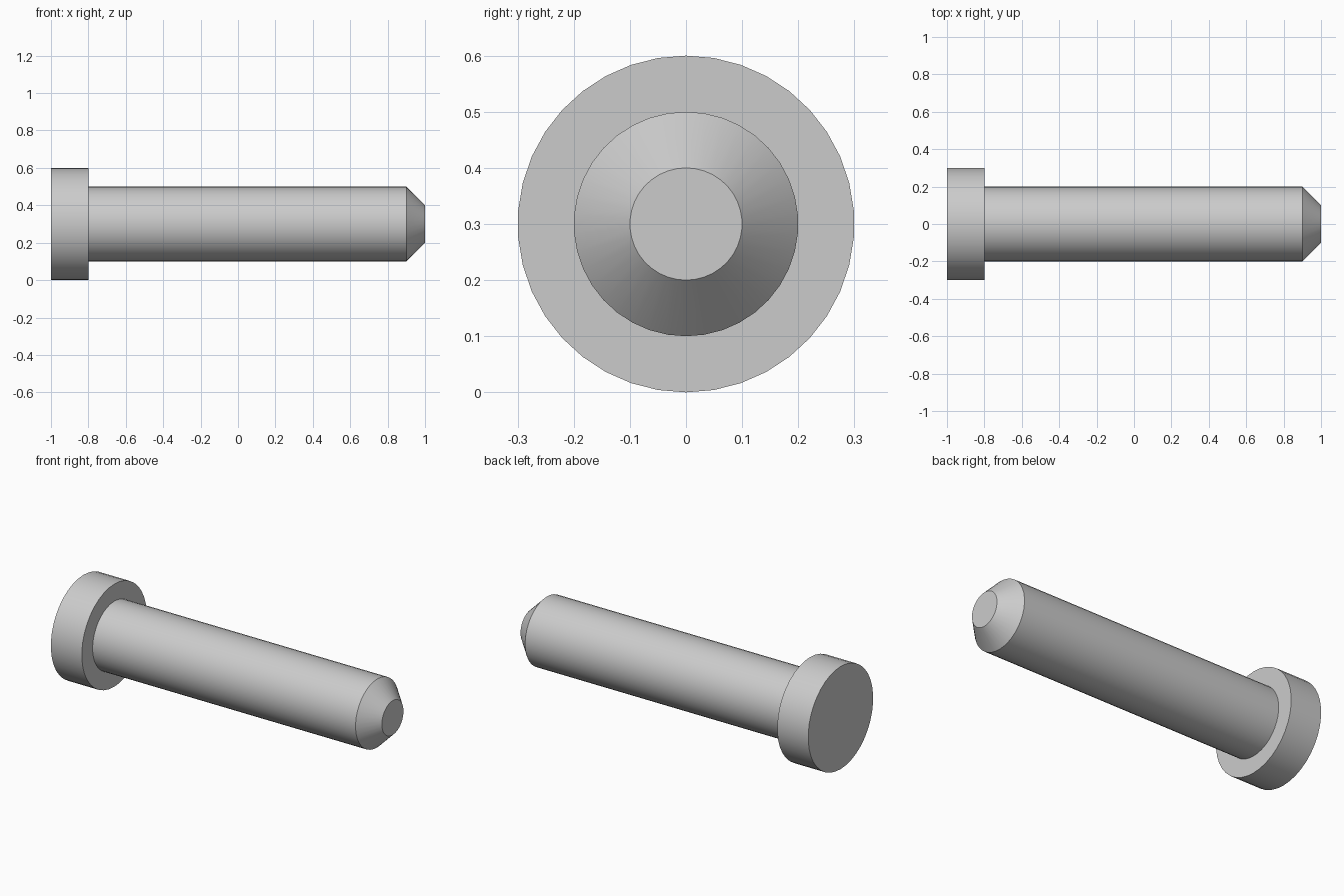
import bpy, bmesh, math
from mathutils import Vector

cube = bpy.data.objects.get("Cube")
if cube:
    bpy.data.objects.remove(cube, do_unlink=True)

SIDES = 38
AXIS_Z = 0.3

# Plain grey metal
grey = bpy.data.materials.new("plain_grey")
grey.use_nodes = True
color = (0.6, 0.6, 0.6, 1)
grey.diffuse_color = color
grey.node_tree.nodes["Principled BSDF"].inputs["Base Color"].default_value = color

# Half profile along the pin: (x, radius) for flat head, shaft and chamfered tip
profile = [(-1, 0.3), (-0.8, 0.3), (-0.8, 0.2), (0.9, 0.2), (1, 0.1)]


def lathe_x(name, points, material):
    """Revolve a profile about the x axis and cap both ends."""
    bm = bmesh.new()
    rings = []
    for x, r in points:
        angles = [2 * math.pi * i / SIDES for i in range(SIDES)]
        rings.append([bm.verts.new(Vector((x, r * math.sin(a), AXIS_Z + r * math.cos(a))))
                      for a in angles])
    for a, b in zip(rings, rings[1:]):
        for i in range(SIDES):
            j = (i + 1) % SIDES
            bm.faces.new((a[i], a[j], b[j], b[i]))
    bm.faces.new(rings[0])
    bm.faces.new(rings[-1])
    bmesh.ops.recalc_face_normals(bm, faces=bm.faces)
    mesh = bpy.data.meshes.new(name)
    bm.to_mesh(mesh)
    bm.free()
    mesh.materials.append(material)
    obj = bpy.data.objects.new(name, mesh)
    bpy.context.collection.objects.link(obj)
    return obj


# Headed pin, smooth around and sharp at the rims
pin = lathe_x("headed_pin", profile, grey)
bpy.ops.object.select_all(action='DESELECT')
pin.select_set(True)
bpy.context.view_layer.objects.active = pin
bpy.ops.object.shade_smooth_by_angle(angle=math.radians(30))
